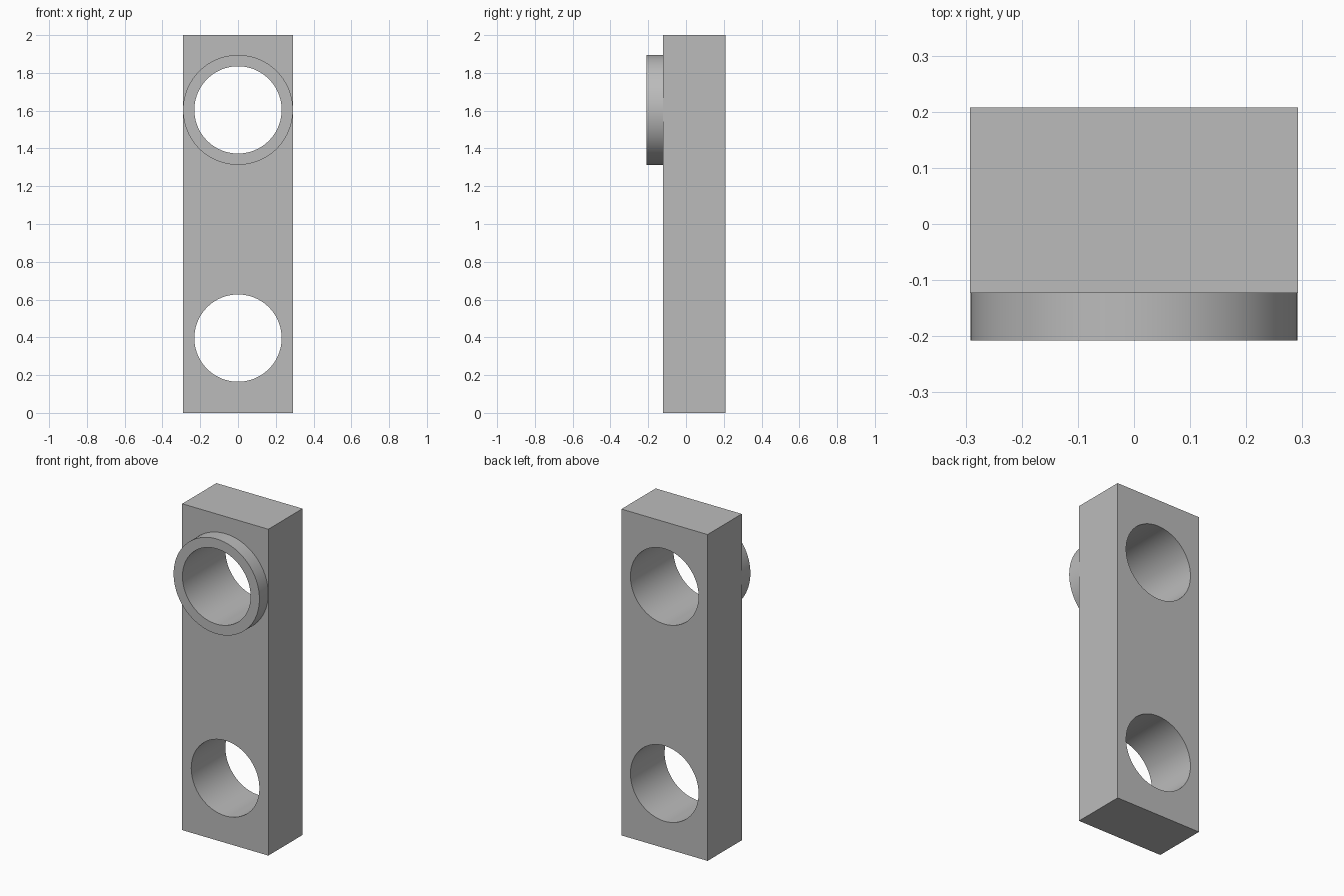
import bpy
import math

cube = bpy.data.objects.get("Cube")
if cube:
    bpy.data.objects.remove(cube, do_unlink=True)

HALF_W, BACK, FACE, FRONT = 0.292, 0.208, -0.123, -0.208
HEIGHT, BORE_R, RING_R = 2.0, 0.231, 0.291
HOLE_LOW, HOLE_HIGH = 0.396, 1.604

grey = bpy.data.materials.new("plain_grey")
grey.use_nodes = True
colour = (0.5, 0.5, 0.5, 1)
grey.diffuse_color = colour
grey.node_tree.nodes["Principled BSDF"].inputs["Base Color"].default_value = colour


def cylinder(name, radius, y0, y1, z):
    """Cylinder running along y from y0 to y1."""
    bpy.ops.mesh.primitive_cylinder_add(
        vertices=96, radius=radius, depth=y1 - y0,
        location=(0, (y0 + y1) / 2, z), rotation=(math.pi / 2, 0, 0))
    obj = bpy.context.object
    obj.name = name
    return obj


def bore(obj, z):
    """Cut a round through hole at height z."""
    cutter = cylinder("bore_cutter", BORE_R, -1, 1, z)
    cutter.hide_render = True
    mod = obj.modifiers.new("bore", 'BOOLEAN')
    mod.operation = 'DIFFERENCE'
    mod.solver = 'EXACT'
    mod.object = cutter
    bpy.context.view_layer.objects.active = obj
    bpy.ops.object.modifier_apply(modifier=mod.name)
    bpy.data.objects.remove(cutter, do_unlink=True)


def finish(obj):
    obj.data.materials.clear()
    obj.data.materials.append(grey)
    bpy.ops.object.select_all(action='DESELECT')
    obj.select_set(True)
    bpy.context.view_layer.objects.active = obj
    bpy.ops.object.shade_smooth_by_angle(angle=math.radians(30))


# Rectangular link plate with two through holes
bpy.ops.mesh.primitive_cube_add(size=1, location=(0, (FACE + BACK) / 2, HEIGHT / 2))
plate = bpy.context.object
plate.name = "link_plate"
plate.scale = (2 * HALF_W, BACK - FACE, HEIGHT)
bpy.ops.object.transform_apply(location=False, rotation=False, scale=True)
for z in (HOLE_LOW, HOLE_HIGH):
    bore(plate, z)
finish(plate)

# Raised collar around the upper hole
collar = cylinder("raised_collar", RING_R, FRONT, FACE, HOLE_HIGH)
bore(collar, HOLE_HIGH)
finish(collar)
